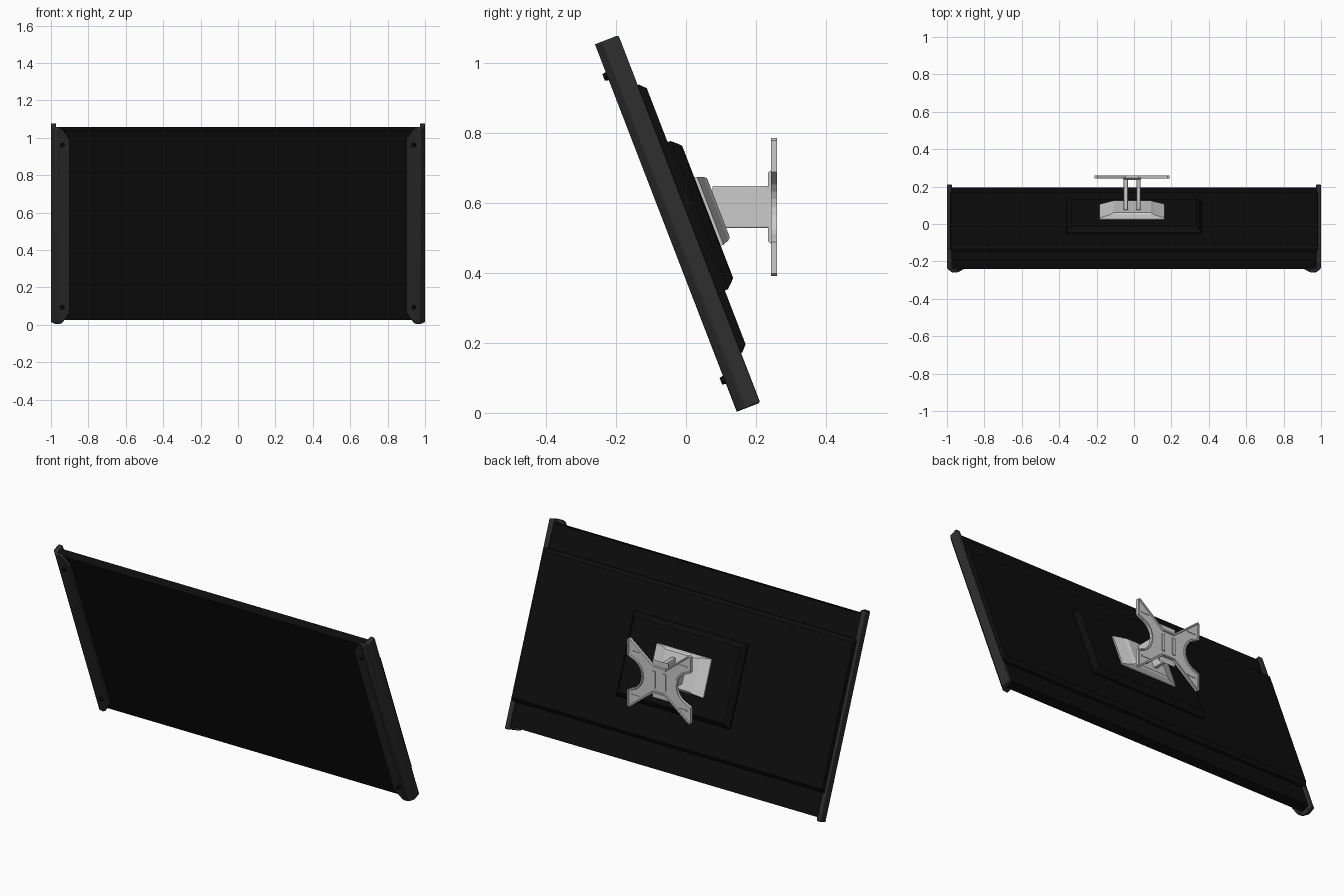
import bpy, bmesh, math
from mathutils import Matrix

if "Cube" in bpy.data.objects:
    bpy.data.objects.remove(bpy.data.objects["Cube"])

# Tilted screen frame: local x across, local y out of the back, local z up the panel
TILT = Matrix.Translation((0, -0.024, 0.541)) @ Matrix.Rotation(math.radians(21.1), 4, 'X')
FLAT = Matrix.Identity(4)


def material(name, v):
    m = bpy.data.materials.new(name)
    m.diffuse_color = (v, v, v, 1)
    m.use_nodes = True
    m.node_tree.nodes["Principled BSDF"].inputs["Base Color"].default_value = m.diffuse_color
    return m


BLACK = material("black_panel", 0.004)
CHARCOAL = material("charcoal_frame", 0.028)


def finish(name, bm, mat=None, frame=FLAT, bevel=0, smooth=False):
    bmesh.ops.recalc_face_normals(bm, faces=bm.faces)
    bm.transform(frame)
    me = bpy.data.meshes.new(name)
    bm.to_mesh(me)
    bm.free()
    ob = bpy.data.objects.new(name, me)
    bpy.context.collection.objects.link(ob)
    if mat:
        me.materials.append(mat)
    if bevel:
        b = ob.modifiers.new("bevel", 'BEVEL')
        b.width, b.segments, b.limit_method = bevel, 2, 'ANGLE'
    if smooth:
        bpy.context.view_layer.objects.active = ob
        ob.select_set(True)
        bpy.ops.object.shade_smooth_by_angle(angle=math.radians(35))
        ob.select_set(False)
    return ob


def frustum(name, levels, cx=0, cz=0, **kw):
    """Stack of rectangles (y, half_x, half_z) bridged along y."""
    bm = bmesh.new()
    rings = [[bm.verts.new((cx + sx * hx, y, cz + sz * hz))
              for sx, sz in ((-1, -1), (1, -1), (1, 1), (-1, 1))] for y, hx, hz in levels]
    for a, b in zip(rings, rings[1:]):
        for i in range(4):
            j = (i + 1) % 4
            bm.faces.new((a[i], a[j], b[j], b[i]))
    bm.faces.new(rings[0])
    bm.faces.new(rings[-1])
    return finish(name, bm, **kw)


def prism(name, start, end, **kw):
    """Solid between two matching outlines of 3D points."""
    bm = bmesh.new()
    a = [bm.verts.new(p) for p in start]
    b = [bm.verts.new(p) for p in end]
    for i in range(len(a)):
        j = (i + 1) % len(a)
        bm.faces.new((a[i], a[j], b[j], b[i]))
    bm.faces.new(a)
    bm.faces.new(b)
    return finish(name, bm, **kw)


# Screen slab and its stepped back covers
frustum("screen_panel", [(-0.022, 0.985, 0.543), (0.026, 0.985, 0.543)], mat=BLACK, frame=TILT)
frustum("back_cover", [(0.02, 0.985, 0.41), (0.04, 0.985, 0.41), (0.057, 0.98, 0.392)],
        mat=BLACK, frame=TILT)
frustum("mount_boss", [(0.05, 0.36, 0.227), (0.066, 0.36, 0.227), (0.085, 0.345, 0.21),
                       (0.092, 0.335, 0.202)], mat=BLACK, frame=TILT)

# End caps: side rail, front lip with cut corners, and screws
for s, side in ((-1, "left"), (1, "right")):
    H = 0.5625
    sec = [(1, 0.036), (1, -0.012), (0.976, -0.036), (0.955, -0.036), (0.955, -0.02),
           (0.972, -0.02), (0.972, 0.036)]
    prism(side + "_end_rail", [(s * x, y, -H) for x, y in sec], [(s * x, y, H) for x, y in sec],
          mat=CHARCOAL, frame=TILT, bevel=0.005, smooth=True)
    lip = [(0.957, -H), (0.957, H), (0.94, 0.555), (0.9, 0.495), (0.9, -0.495), (0.94, -0.555)]
    prism(side + "_front_lip", [(s * x, -0.036, z) for x, z in lip],
          [(s * x, -0.02, z) for x, z in lip], mat=CHARCOAL, frame=TILT)
    for e, end in ((-1, "lower"), (1, "upper")):
        bm = bmesh.new()
        bmesh.ops.create_cone(bm, cap_ends=True, segments=16, radius1=0.015, radius2=0.01,
                              depth=0.022, matrix=Matrix.Translation((s * 0.94, -0.036, e * 0.465))
                              @ Matrix.Rotation(math.pi / 2, 4, 'X'))
        finish(f"{side}_{end}_screw", bm, mat=BLACK, frame=TILT, smooth=True)

# Grey head that tilts with the screen
CX, CZ = -0.01, 0.588
frustum("tilt_head", [(0.085, 0.174, 0.105), (0.1, 0.174, 0.104), (0.118, 0.115, 0.097),
                      (0.125, 0.1, 0.09)], cx=CX, frame=TILT)

# Twin arm plates and their tabs through the wall plate
for s, side in ((-1, "left"), (1, "right")):
    x = CX + s * 0.034
    frustum(side + "_arm", [(0.075, 0.011, 0.06), (0.25, 0.011, 0.06)], cx=x, cz=CZ,
            bevel=0.004, smooth=True)
    frustum(side + "_arm_tab", [(0.25, 0.009, 0.048), (0.26, 0.009, 0.048)], cx=x, cz=CZ)

# Butterfly wall plate: one quadrant mirrored into four
quad = [(0.035, 0.075), (0.188, 0.197), (0.2, 0.19), (0.2, 0.1)]
quad += [(0.2 - 0.09 * math.sin(a), 0.09 * math.cos(a))
         for a in (math.radians(d) for d in range(15, 90, 15))]
mid = [(0.11, 0)]
upper_r = quad + mid
lower_r = [(x, -z) for x, z in reversed(quad)]
half = upper_r + lower_r
outline = half + [(-x, z) for x, z in reversed(half)]
bm = bmesh.new()
back = bm.faces.new([bm.verts.new((CX + x, 0.26, CZ + z)) for x, z in outline])
ext = bmesh.ops.extrude_face_region(bm, geom=[back], use_keep_orig=True)
front = [g for g in ext['geom'] if isinstance(g, bmesh.types.BMFace)][0]
for v in front.verts:
    v.co.y = 0.243
bmesh.ops.recalc_face_normals(bm, faces=bm.faces)
rear = max((f for f in bm.faces if len(f.verts) > 4), key=lambda f: f.calc_center_median().y)
bmesh.ops.inset_region(bm, faces=[rear], thickness=0.008, depth=0)
bmesh.ops.inset_region(bm, faces=[rear], thickness=0.003, depth=-0.005)
finish("wall_plate", bm)

# Raised centre pad and small fixing slots on the wall plate tips
frustum("wall_plate_pad", [(0.234, 0.045, 0.098), (0.246, 0.05, 0.108)], cx=CX, cz=CZ)
for sx in (-1, 1):
    for sz in (-1, 1):
        frustum("fixing_slot", [(0.25, 0.025, 0.004), (0.258, 0.025, 0.004)],
                cx=CX + sx * 0.15, cz=CZ + sz * 0.125)
